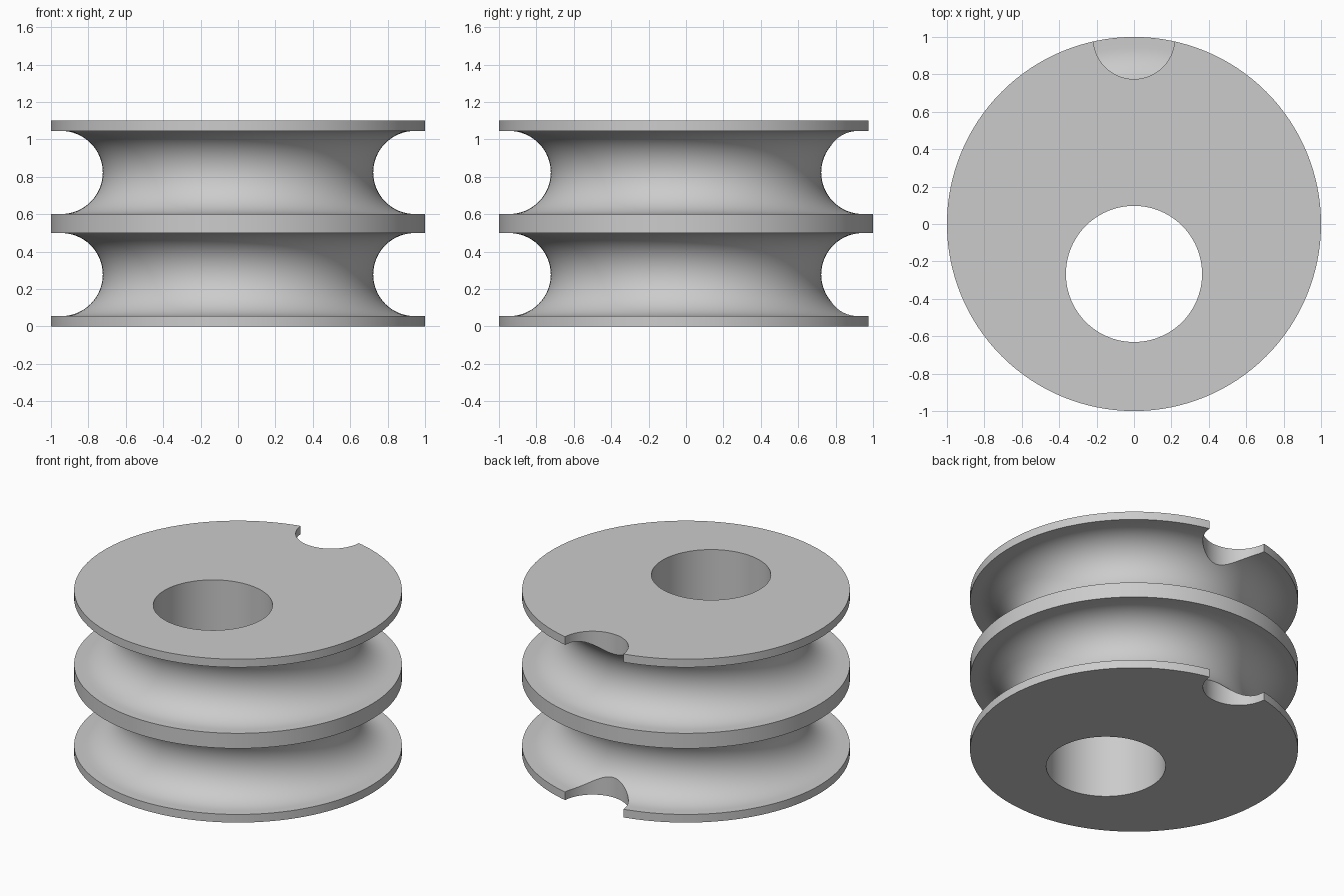
import bpy, bmesh, math

cube = bpy.data.objects.get("Cube")
if cube:
    bpy.data.objects.remove(cube, do_unlink=True)

HEIGHT = 1.1
GROOVE_R = 0.222     # radius of each rope groove
GROOVE_X = 0.945     # distance of the groove's arc centre from the axis
GROOVE_Z = (0.277, HEIGHT - 0.277)
SEGMENTS = 128

grey = bpy.data.materials.new("plain grey")
grey.use_nodes = True
colour = (0.6, 0.6, 0.6, 1)
grey.diffuse_color = colour
grey.node_tree.nodes["Principled BSDF"].inputs["Base Color"].default_value = colour


def add_object(name, bm):
    bmesh.ops.recalc_face_normals(bm, faces=bm.faces)
    mesh = bpy.data.meshes.new(name)
    bm.to_mesh(mesh)
    bm.free()
    mesh.materials.append(grey)
    obj = bpy.data.objects.new(name, mesh)
    bpy.context.collection.objects.link(obj)
    return obj


def lathe(name, profile):
    """Revolve (radius, z) points and cap both ends."""
    bm = bmesh.new()
    rings = []
    for r, z in profile:
        rings.append([bm.verts.new((r * math.cos(a), r * math.sin(a), z))
                      for a in (math.tau * i / SEGMENTS for i in range(SEGMENTS))])
    for low, high in zip(rings, rings[1:]):
        for i in range(SEGMENTS):
            j = (i + 1) % SEGMENTS
            bm.faces.new((low[i], low[j], high[j], high[i]))
    bm.faces.new(rings[0])
    bm.faces.new(rings[-1])
    return add_object(name, bm)


def cut_cylinder(target, name, radius, y, z0, z1):
    """Subtract an upright cylinder from the target."""
    bm = bmesh.new()
    bmesh.ops.create_cone(bm, cap_ends=True, segments=96, radius1=radius,
                          radius2=radius, depth=z1 - z0)
    bmesh.ops.translate(bm, verts=bm.verts, vec=(0, y, (z0 + z1) / 2))
    cutter = add_object(name, bm)
    cutter.hide_render = True
    mod = target.modifiers.new(name, "BOOLEAN")
    mod.operation = "DIFFERENCE"
    mod.solver = "EXACT"
    mod.object = cutter
    bpy.context.view_layer.objects.active = target
    bpy.ops.object.modifier_apply(modifier=mod.name)
    bpy.data.objects.remove(cutter, do_unlink=True)


# Double-grooved pulley body
profile = [(1, 0)]
for zc in GROOVE_Z:
    profile.append((1, zc - GROOVE_R))
    for i in range(33):
        a = math.pi * i / 32
        profile.append((GROOVE_X - GROOVE_R * math.sin(a), zc - GROOVE_R * math.cos(a)))
    profile.append((1, zc + GROOVE_R))
profile.append((1, HEIGHT))
body = lathe("pulley_body", profile)

# Off-centre axle hole
cut_cylinder(body, "axle_hole", 0.364, -0.267, -0.1, HEIGHT + 0.1)

# Rope notches in the outer flanges, each reaching its groove
cut_cylinder(body, "lower_notch", 0.2175, 0.9925, -0.1, GROOVE_Z[0])
cut_cylinder(body, "upper_notch", 0.2175, 0.9925, GROOVE_Z[1], HEIGHT + 0.1)

bpy.ops.object.select_all(action="DESELECT")
body.select_set(True)
bpy.context.view_layer.objects.active = body
bpy.ops.object.shade_smooth_by_angle(angle=math.radians(30))
